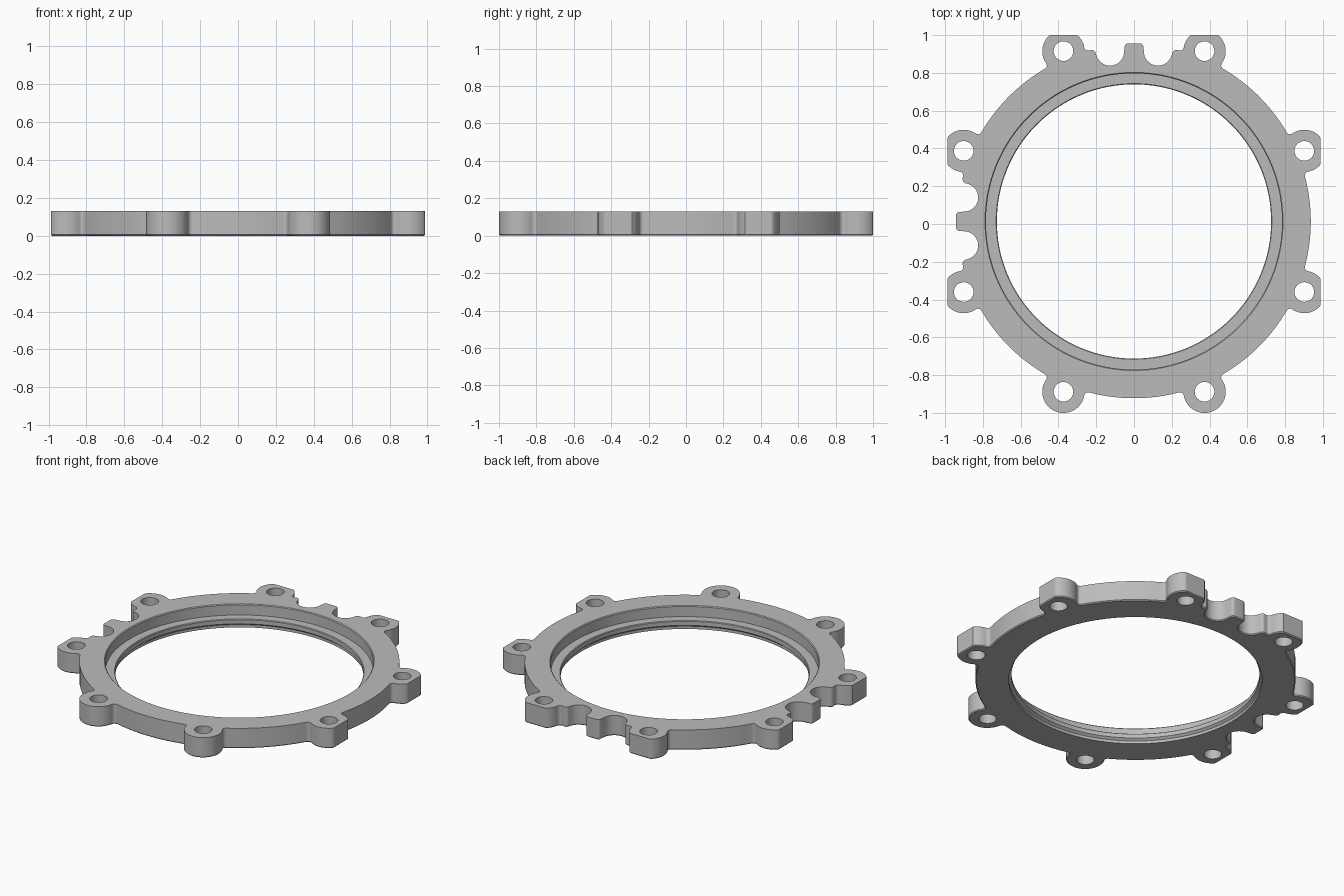
import bpy, bmesh
from math import sin, cos, acos, atan2, pi, radians
from mathutils import Vector, Matrix

cube = bpy.data.objects.get("Cube")
if cube:
    bpy.data.objects.remove(cube)

HEIGHT = 0.13
BODY_R = 0.936
LUG_DIST, LUG_R, HOLE_R = 0.976, 0.112, 0.052
FILLET = 0.02
FLAT = 0.987          # lugs are trimmed flat on the left, right and back
CHAMFER = 0.006
CENTRE = Vector((0, 0.0135))


def arc(cx, cy, r, a0, a1, n):
    return [Vector((cx + r * cos(a0 + (a1 - a0) * i / n),
                    cy + r * sin(a0 + (a1 - a0) * i / n))) for i in range(n + 1)]


def mirrored(half):
    return half + [Vector((p.x, -p.y)) for p in reversed(half)]


def turned(points, angle):
    rot = Matrix.Rotation(angle, 2)
    return [rot @ p for p in points]


# Lug profile, pointing along +x, with fillets into the body
d, e = BODY_R + FILLET, LUG_R + FILLET
alpha = acos((LUG_DIST**2 + d**2 - e**2) / (2 * LUG_DIST * d))
fx, fy = d * cos(alpha), -d * sin(alpha)
beta = atan2(-fy, LUG_DIST - fx)
lug = mirrored(arc(fx, fy, FILLET, pi - alpha, beta, 5)
               + arc(LUG_DIST, 0, LUG_R, beta - pi, 0, 20)[1:-1])

# Pair of round notches with a tab between them
notch = mirrored(arc(0.884, -0.225, 0.024, 0, pi / 2, 5)
                 + arc(0.90, -0.127, 0.075, radians(255), radians(100), 14)
                 + arc(0.923, -0.03, 0.02, -pi / 2, 0, 5))

# Whole outline, counter-clockwise
outline, hole_centres = [], []
for k in range(8):
    a = radians(22.5 + 45 * k)
    hole_centres.append(Vector((cos(a), sin(a))) * LUG_DIST)
    for p in turned(lug, a):
        outline.append(Vector((max(-FLAT, min(FLAT, p.x)), min(FLAT, p.y))))
    if k in (1, 3):
        outline += turned(notch, a + radians(22.5))
    else:
        outline += arc(0, 0, BODY_R, a + alpha, a + radians(45) - alpha, 14)[1:-1]


def inset(points, dist):
    result = []
    for i, p in enumerate(points):
        t = (points[(i + 1) % len(points)] - points[i - 1]).normalized()
        result.append(p + Vector((-t.y, t.x)) * dist)
    return result


bm = bmesh.new()
top_edges, bottom_edges = [], []


def wall(rows):
    """Skin a stack of (points, z) loops from bottom to top."""
    loops = [[bm.verts.new((*(p + CENTRE), z)) for p in pts] for pts, z in rows]
    n = len(loops[0])
    for lo, hi in zip(loops, loops[1:]):
        for i in range(n):
            j = (i + 1) % n
            bm.faces.new((lo[i], lo[j], hi[j], hi[i]))
    for loop, store in ((loops[0], bottom_edges), (loops[-1], top_edges)):
        store += [bm.edges.get((loop[i], loop[(i + 1) % n])) for i in range(n)]


def circle(r, n, centre=Vector((0, 0))):
    return arc(centre.x, centre.y, r, 0, 2 * pi, n)[:-1]


# Outer wall with a small chamfer underneath
wall([(inset(outline, CHAMFER), 0), (outline, CHAMFER), (outline, HEIGHT)])

# Stepped bore: lower recess, lip, ledge and upper recess
bore = [(0.741, 0), (0.741, 0.018), (0.726, 0.03), (0.726, 0.056), (0.730, 0.06),
        (0.784, 0.06), (0.784, 0.125), (0.789, HEIGHT)]
wall([(circle(r, 128), z) for r, z in bore])

# Bolt holes
for c in hole_centres:
    wall([(circle(HOLE_R, 32, c), 0), (circle(HOLE_R, 32, c), HEIGHT)])

# Flat top and bottom faces
for edges, z in ((top_edges, 1), (bottom_edges, -1)):
    bmesh.ops.triangle_fill(bm, use_beauty=True, edges=edges, normal=(0, 0, z))
bmesh.ops.recalc_face_normals(bm, faces=bm.faces)

mesh = bpy.data.meshes.new("flange_ring")
bm.to_mesh(mesh)
bm.free()
ring = bpy.data.objects.new("flange_ring", mesh)
bpy.context.collection.objects.link(ring)

# Plain grey metal
grey = bpy.data.materials.new("plain_grey")
grey.use_nodes = True
colour = (0.5, 0.5, 0.5, 1)
grey.diffuse_color = colour
grey.node_tree.nodes["Principled BSDF"].inputs["Base Color"].default_value = colour
mesh.materials.append(grey)

bpy.ops.object.select_all(action='DESELECT')
ring.select_set(True)
bpy.context.view_layer.objects.active = ring
bpy.ops.object.shade_smooth_by_angle(angle=radians(30))
